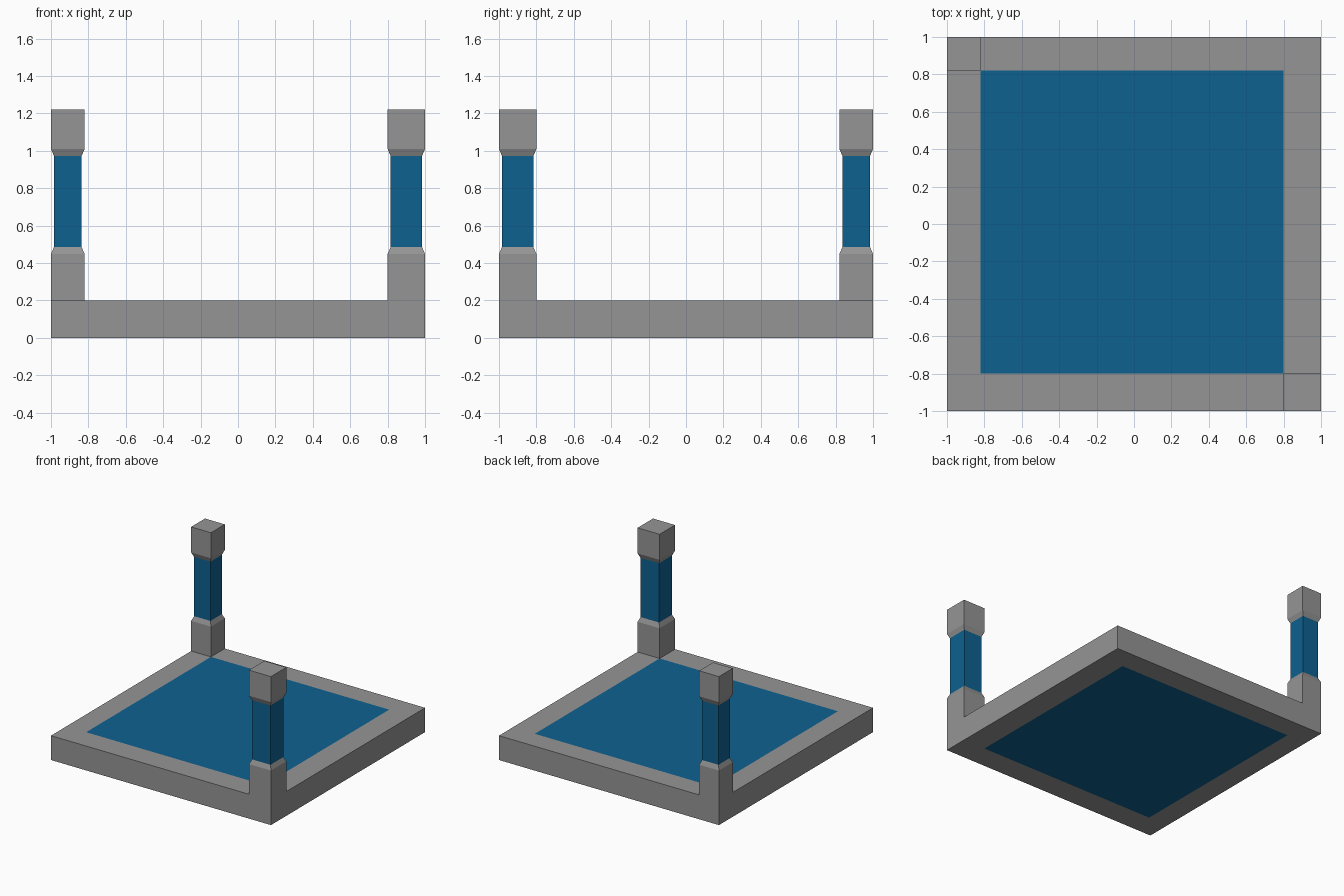
import bpy, bmesh

if "Cube" in bpy.data.objects:
    bpy.data.objects.remove(bpy.data.objects["Cube"])

blue = bpy.data.materials.new("blue")
blue.diffuse_color = (0.004, 0.12, 0.28, 1)
blue.use_nodes = True
blue.node_tree.nodes["Principled BSDF"].inputs["Base Color"].default_value = blue.diffuse_color
grey = bpy.data.materials.new("grey")
grey.diffuse_color = (0.3, 0.3, 0.3, 1)
grey.use_nodes = True
grey.node_tree.nodes["Principled BSDF"].inputs["Base Color"].default_value = grey.diffuse_color


def finish(bm, name):
    bmesh.ops.recalc_face_normals(bm, faces=bm.faces)
    mesh = bpy.data.meshes.new(name)
    bm.to_mesh(mesh)
    bm.free()
    mesh.materials.append(grey)
    mesh.materials.append(blue)
    obj = bpy.data.objects.new(name, mesh)
    bpy.context.collection.objects.link(obj)
    return obj


def make_platform(xs, ys, height):
    """Slab split 3x3; the middle cell is the blue panel, top and bottom."""
    bm = bmesh.new()
    grid = [[bm.verts.new((x, y, 0)) for y in ys] for x in xs]
    for i in range(3):
        for j in range(3):
            f = bm.faces.new((grid[i][j], grid[i + 1][j],
                              grid[i + 1][j + 1], grid[i][j + 1]))
            f.material_index = int(i == 1 and j == 1)
    # copy the sheet upward and wall in the rim
    rim = [e for e in bm.edges if e.is_boundary]
    bottom = bm.faces[:]
    dup = bmesh.ops.duplicate(bm, geom=bm.verts[:] + bm.edges[:] + bottom)
    top_verts = [g for g in dup["geom"] if isinstance(g, bmesh.types.BMVert)]
    bmesh.ops.translate(bm, verts=top_verts, vec=(0, 0, height))
    for e in rim:
        a, b = e.verts
        w = bm.faces.new((a, b, dup["vert_map"][b], dup["vert_map"][a]))
        w.material_index = 0
    return finish(bm, "platform")


def make_post(name, x, y, width, base_z):
    """Square post with a narrower blue shaft between two chamfered blocks."""
    profile = [(base_z, 0), (0.448, 0), (0.485, 0.016),
               (0.972, 0.016), (1.01, 0), (1.22, 0)]
    bm = bmesh.new()
    rings = []
    for z, inset in profile:
        h = width / 2 - inset
        rings.append([bm.verts.new((x + sx * h, y + sy * h, z))
                      for sx, sy in ((-1, -1), (1, -1), (1, 1), (-1, 1))])
    for n, (lo, hi) in enumerate(zip(rings, rings[1:])):
        for k in range(4):
            m = (k + 1) % 4
            f = bm.faces.new((lo[k], lo[m], hi[m], hi[k]))
            f.material_index = int(n == 2)
    bm.faces.new(rings[0])
    bm.faces.new(rings[-1])
    return finish(bm, name)


# Base slab with inlaid panel
make_platform((-1, -0.82, 0.8, 1), (-1, -0.8, 0.82, 1), 0.2)

# Posts on opposite corners
make_post("front_right_post", 0.9, -0.9, 0.20, 0.2)
make_post("back_left_post", -0.91, 0.91, 0.18, 0.2)
